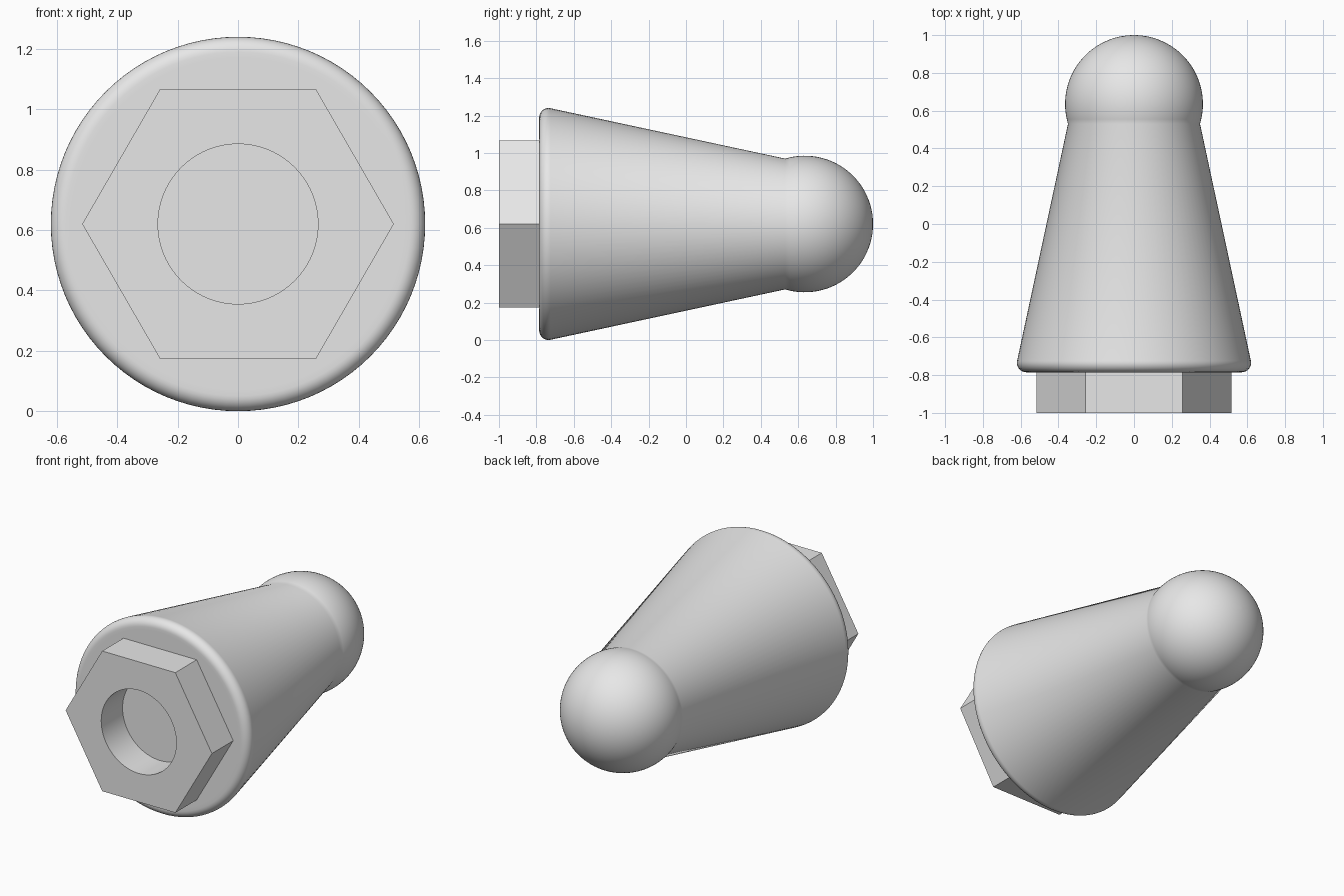
import bpy, bmesh
from math import sin, cos, pi, radians

cube = bpy.data.objects.get("Cube")
if cube:
    bpy.data.objects.remove(cube, do_unlink=True)

AXIS_Z = 0.62

grey = bpy.data.materials.new("light grey")
grey.use_nodes = True
colour = (0.8, 0.8, 0.8, 1)
grey.diffuse_color = colour
grey.node_tree.nodes["Principled BSDF"].inputs["Base Color"].default_value = colour


def loft(name, rings, segments, closed=False):
    """Join rings around the y axis; each ring is (radius function, y)."""
    bm = bmesh.new()
    angles = [2 * pi * i / segments for i in range(segments)]
    loops = [[bm.verts.new((r(a) * cos(a), y, AXIS_Z + r(a) * sin(a)))
              for a in angles] for r, y in rings]
    pairs = list(zip(loops, loops[1:]))
    if closed:
        pairs.append((loops[-1], loops[0]))
    else:
        bm.faces.new(loops[0])
        bm.faces.new(loops[-1])
    for low, high in pairs:
        for i in range(segments):
            j = (i + 1) % segments
            bm.faces.new((low[i], low[j], high[j], high[i]))
    bmesh.ops.recalc_face_normals(bm, faces=bm.faces)
    mesh = bpy.data.meshes.new(name)
    bm.to_mesh(mesh)
    bm.free()
    mesh.materials.append(grey)
    obj = bpy.data.objects.new(name, mesh)
    bpy.context.collection.objects.link(obj)
    bpy.ops.object.select_all(action="DESELECT")
    obj.select_set(True)
    bpy.context.view_layer.objects.active = obj
    bpy.ops.object.shade_smooth_by_angle(angle=radians(30))
    return obj


def circle(radius):
    return lambda a: radius


def hexagon(radius):
    return lambda a: radius * cos(pi / 6) / cos(a % (pi / 3) - pi / 6)


# Tapered body: flat front, rounded rim, cone and ball end in one profile
profile = [(0.55, -0.785)]
for i in range(9):
    t = radians(-90 + 102 * i / 8)
    profile.append((0.57 + 0.05 * cos(t), -0.735 + 0.05 * sin(t)))
start = radians(-16.7)
for i in range(28):
    t = start + (radians(89.5) - start) * i / 27
    profile.append((0.365 * cos(t), 0.635 + 0.365 * sin(t)))
loft("tapered_body", [(circle(r), y) for r, y in profile], 96)

# Hexagonal nut with a round bore that ends at the body
nut = [(hexagon(0.516), -0.785), (hexagon(0.516), -1.0),
       (circle(0.265), -1.0), (circle(0.265), -0.785)]
loft("hex_nut", nut, 72, closed=True)
